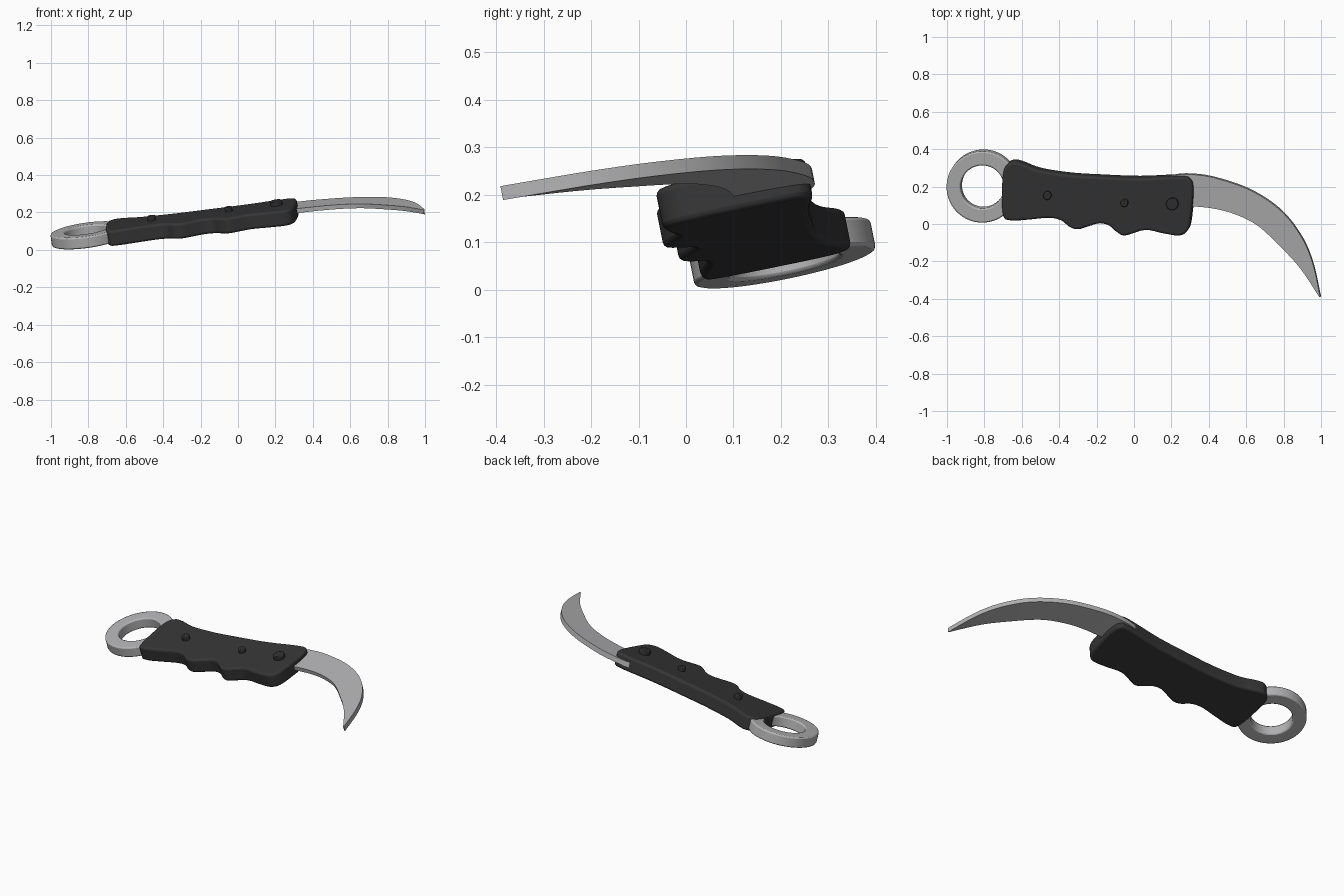
import bpy, bmesh, math
from mathutils import Matrix, Vector

if "Cube" in bpy.data.objects:
    bpy.data.objects.remove(bpy.data.objects["Cube"])

# Everything is drawn flat in (x, y, thickness) and then laid on one tilted plane
SX, SY = 0.135, 0.2
N = Vector((-SX, -SY, 1)).normalized()
TILT = Matrix(((1, 0, N.x, 0),
               (0, 1, N.y, 0),
               (SX, SY, N.z, 0.1465),
               (0, 0, 0, 1)))


def material(name, value):
    m = bpy.data.materials.new(name)
    m.diffuse_color = (*value, 1)
    m.use_nodes = True
    m.node_tree.nodes["Principled BSDF"].inputs["Base Color"].default_value = m.diffuse_color
    return m


STEEL = material("steel grey", (0.45, 0.45, 0.46))
GRIP = material("grip black", (0.036, 0.036, 0.036))
PIN = material("pin black", (0.03, 0.03, 0.03))


def spline(pts, steps, closed):
    """Smooth curve through the given 2D points."""
    n = len(pts)
    p = [Vector(q) for q in pts]
    get = (lambda i: p[i % n]) if closed else (lambda i: p[max(0, min(n - 1, i))])
    out = []
    for i in range(n if closed else n - 1):
        a, b, c, d = get(i - 1), get(i), get(i + 1), get(i + 2)
        for s in range(steps):
            t = s / steps
            out.append(0.5 * (2 * b + (c - a) * t + (2 * a - 5 * b + 4 * c - d) * t * t
                              + (3 * b - a - 3 * c + d) * t ** 3))
    if not closed:
        out.append(p[-1])
    return out


def finish(bm, name, mat, bevel=0.0, segments=3):
    bmesh.ops.recalc_face_normals(bm, faces=bm.faces)
    bm.transform(TILT)
    me = bpy.data.meshes.new(name)
    bm.to_mesh(me)
    bm.free()
    me.materials.append(mat)
    ob = bpy.data.objects.new(name, me)
    bpy.context.collection.objects.link(ob)
    if bevel:
        mod = ob.modifiers.new("rounded edges", 'BEVEL')
        mod.width, mod.segments = bevel, segments
        mod.limit_method, mod.angle_limit = 'ANGLE', math.radians(55)
        mod.use_clamp_overlap = False
    bpy.ops.object.select_all(action='DESELECT')
    ob.select_set(True)
    bpy.context.view_layer.objects.active = ob
    bpy.ops.object.shade_smooth_by_angle(angle=math.radians(35))
    return ob


def strip(name, mat, outer, inner, h_out, h_in, closed, bevel=0.0, segments=3):
    """Solid band between two matching outlines, with its own half thickness on each side."""
    bm = bmesh.new()
    rows = [[bm.verts.new((o.x, o.y, h_out)), bm.verts.new((i.x, i.y, h_in)),
             bm.verts.new((i.x, i.y, -h_in)), bm.verts.new((o.x, o.y, -h_out))]
            for o, i in zip(outer, inner)]
    pairs = list(zip(rows, rows[1:] + rows[:1])) if closed else list(zip(rows, rows[1:]))
    for a, b in pairs:
        for k in range(4):
            j = (k + 1) % 4
            bm.faces.new((a[k], a[j], b[j], b[k]))
    if not closed:
        bm.faces.new(rows[0])
        bm.faces.new(rows[-1])
    return finish(bm, name, mat, bevel, segments)


# Handle: rounded slab with finger grooves along the front
outline = [(-.69, .30), (-.65, .338), (-.60, .332), (-.50, .295), (-.34, .27), (-.18, .26),
           (.03, .252), (.245, .26), (.305, .245), (.32, .185), (.311, .065), (.295, -.02),
           (.25, -.055), (.165, -.045), (.064, -.026), (-.043, -.055), (-.09, -.035),
           (-.13, -.002), (-.18, .01), (-.235, -.005), (-.295, -.022), (-.34, -.01),
           (-.385, .025), (-.45, .039), (-.555, .03), (-.65, .025), (-.695, .05), (-.702, .185)]
bm = bmesh.new()
base = bm.faces.new([bm.verts.new((p.x, p.y, -0.043)) for p in spline(outline, 5, True)])
new = bmesh.ops.extrude_face_region(bm, geom=[base])["geom"]
bmesh.ops.translate(bm, vec=(0, 0, 0.086), verts=[g for g in new if isinstance(g, bmesh.types.BMVert)])
finish(bm, "handle", GRIP, 0.013)


# Finger ring at the rear of the handle
def circle(r, n=64):
    return [Vector((-.808 + r * math.cos(2 * math.pi * i / n),
                    .203 + r * math.sin(2 * math.pi * i / n))) for i in range(n)]


strip("finger_ring", STEEL, circle(.191), circle(.115), .032, .032, True, 0.008, 2)

# Curved blade: spine and cutting edge meet in a narrow tip
spine = [(.17, .24), (.215, .262), (.30, .268), (.43, .25), (.62, .185),
         (.78, .08), (.89, -.055), (.955, -.20), (.998, -.388)]
edge = [(.15, .11), (.20, .108), (.32, .097), (.43, .084), (.54, .055),
        (.66, -.005), (.78, -.115), (.89, -.235), (.992, -.388)]
strip("blade", STEEL, spline(spine, 6, False), spline(edge, 6, False), .015, .012, False)

# Round pin heads on the upper side of the handle
for i, (x, y, r) in enumerate([(-.456, .163, .022), (-.044, .123, .020), (.212, .118, .032)]):
    bm = bmesh.new()
    bmesh.ops.create_cone(bm, cap_ends=True, segments=32, radius1=r, radius2=r, depth=0.04,
                          matrix=Matrix.Translation((x, y, 0.048)))
    finish(bm, f"handle_pin_{i + 1}", PIN, 0.005, 2)
